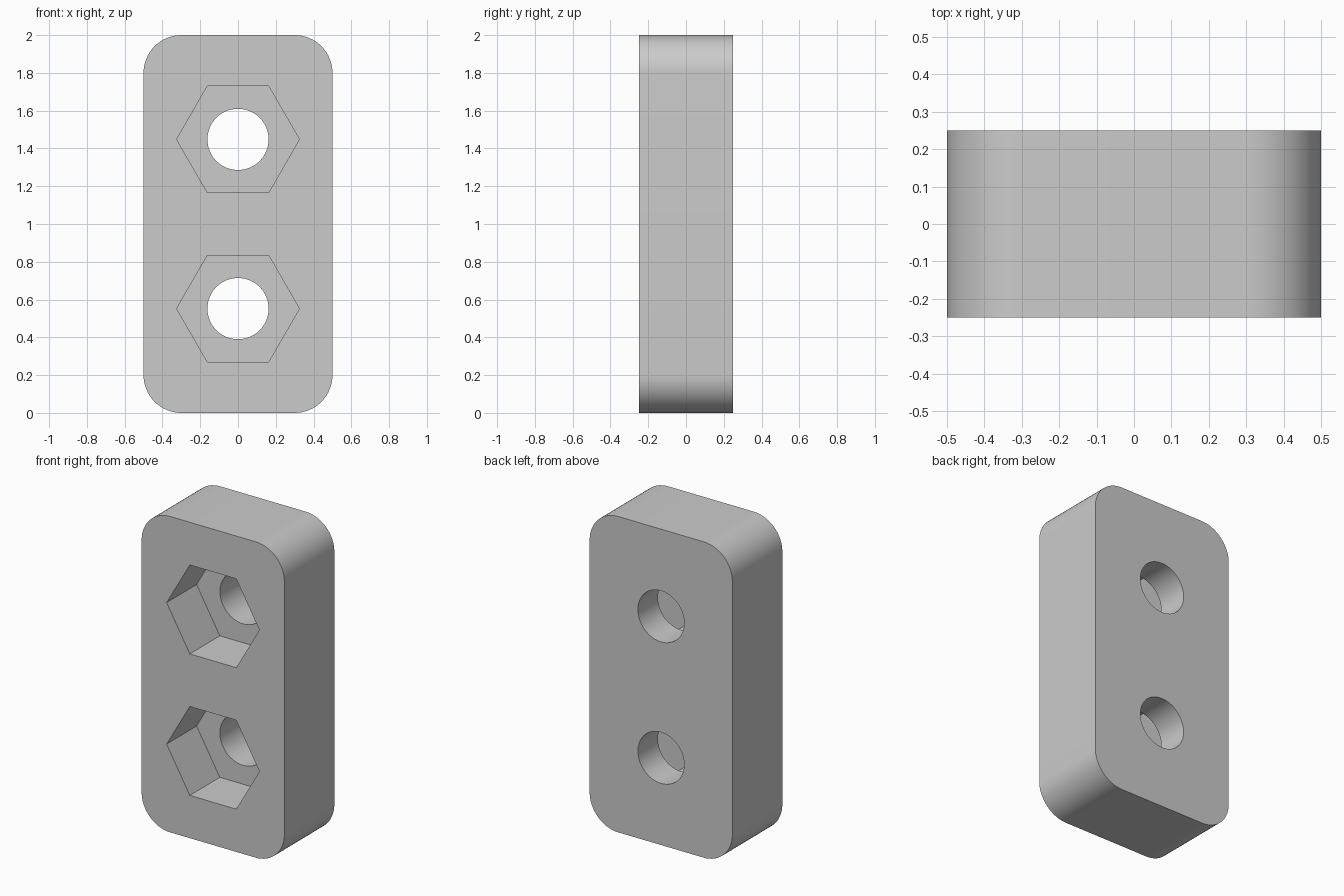
import bpy, bmesh
from math import sin, cos, pi, radians

if "Cube" in bpy.data.objects:
    bpy.data.objects.remove(bpy.data.objects["Cube"], do_unlink=True)

WIDTH, DEPTH, HEIGHT = 1.0, 0.5, 2.0
CORNER = 0.2
HOLE_OFFSET = 0.448          # holes above and below the middle
HOLE_RADIUS, HEX_RADIUS, HEX_DEPTH = 0.162, 0.325, 0.3

grey = bpy.data.materials.new("plain_grey")
grey.use_nodes = True
colour = (0.6, 0.6, 0.6, 1)
grey.diffuse_color = colour
grey.node_tree.nodes["Principled BSDF"].inputs["Base Color"].default_value = colour


def arc(cx, cz, radius, start, end, steps):
    """Points on an arc in the x-z plane, both ends included."""
    angles = [start + (end - start) * i / steps for i in range(steps + 1)]
    return [(cx + radius * cos(a), cz + radius * sin(a)) for a in angles]


def polygon(cz, radius, sides):
    return arc(0, cz, radius, 0, 2 * pi, sides)[:-1]


def prism(name, outline, y0, y1):
    """Extrude an x-z outline from y0 to y1."""
    bm = bmesh.new()
    face = bm.faces.new([bm.verts.new((x, y0, z)) for x, z in outline])
    grown = bmesh.ops.extrude_face_region(bm, geom=[face])["geom"]
    verts = [v for v in grown if isinstance(v, bmesh.types.BMVert)]
    bmesh.ops.translate(bm, verts=verts, vec=(0, y1 - y0, 0))
    bmesh.ops.recalc_face_normals(bm, faces=bm.faces)
    mesh = bpy.data.meshes.new(name)
    bm.to_mesh(mesh)
    bm.free()
    mesh.materials.append(grey)
    obj = bpy.data.objects.new(name, mesh)
    bpy.context.collection.objects.link(obj)
    return obj


# Rounded block
front, back = -DEPTH / 2, DEPTH / 2
dx, dz = WIDTH / 2 - CORNER, HEIGHT / 2 - CORNER
outline = []
for i, (sx, sz) in enumerate([(1, 1), (-1, 1), (-1, -1), (1, -1)]):
    outline += arc(sx * dx, HEIGHT / 2 + sz * dz, CORNER, i * pi / 2, (i + 1) * pi / 2, 16)
block = prism("rounded_block", outline, front, back)

# Nut pockets in the front and bolt holes right through
cutters = []
for side, sign in (("lower", -1), ("upper", 1)):
    z = HEIGHT / 2 + sign * HOLE_OFFSET
    cutters.append(prism(side + "_nut_pocket", polygon(z, HEX_RADIUS, 6), front - 0.1, front + HEX_DEPTH))
    cutters.append(prism(side + "_bolt_hole", polygon(z, HOLE_RADIUS, 64), front - 0.2, back + 0.1))

for cutter in cutters:
    cutter.hide_render = True
    cut = block.modifiers.new(cutter.name, "BOOLEAN")
    cut.operation, cut.solver, cut.object = "DIFFERENCE", "EXACT", cutter

# Apply the cuts, then remove the cutters
bpy.ops.object.select_all(action="DESELECT")
block.select_set(True)
bpy.context.view_layer.objects.active = block
for name in [m.name for m in block.modifiers]:
    bpy.ops.object.modifier_apply(modifier=name)
for cutter in cutters:
    bpy.data.objects.remove(cutter, do_unlink=True)
bpy.ops.object.shade_smooth_by_angle(angle=radians(30))
